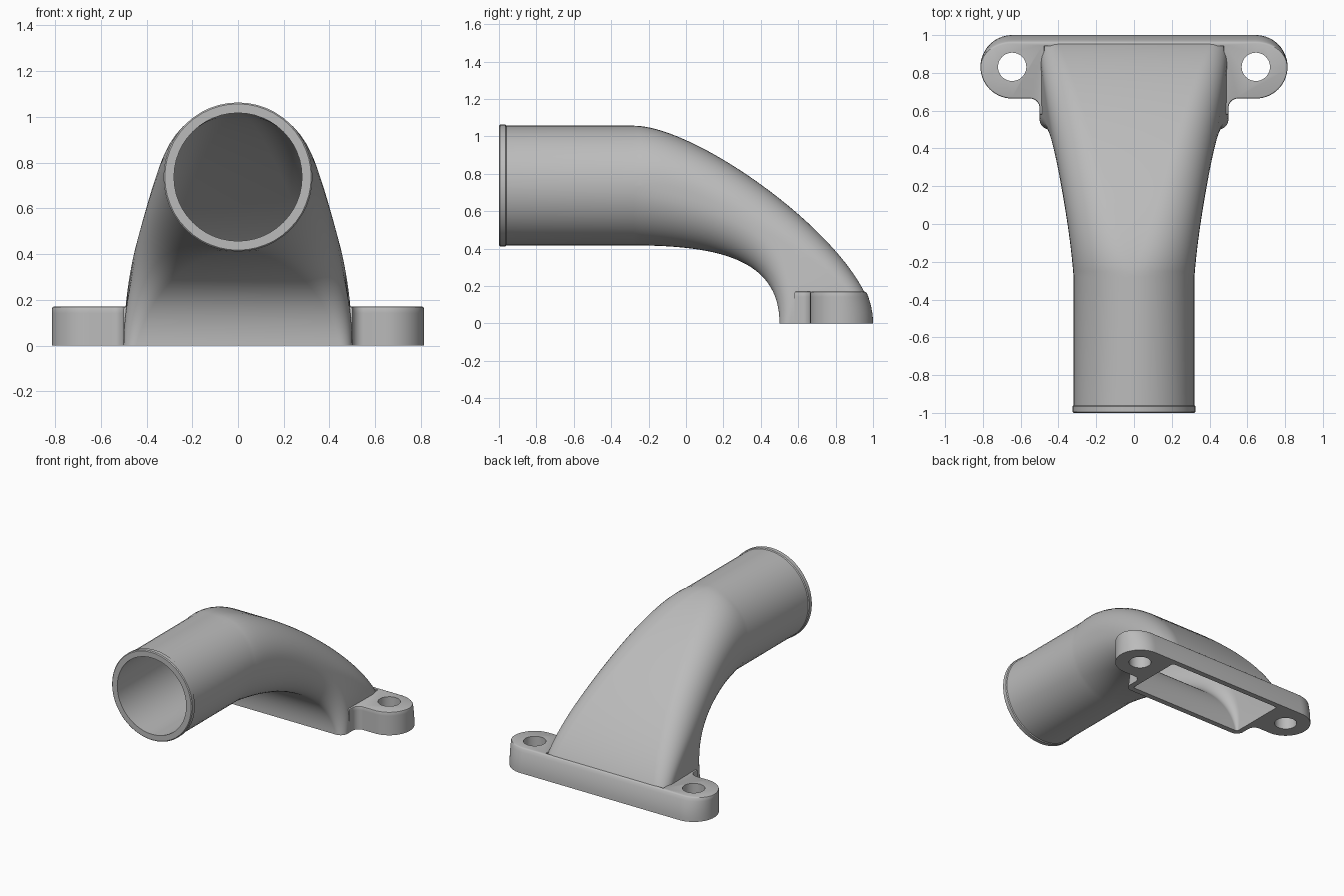
import bpy, bmesh, math
from mathutils import Vector

cube = bpy.data.objects.get("Cube")
if cube:
    bpy.data.objects.remove(cube, do_unlink=True)

grey = bpy.data.materials.new("cast grey")
grey.use_nodes = True
GREY = (0.5, 0.5, 0.5, 1)
grey.diffuse_color = GREY
grey.node_tree.nodes["Principled BSDF"].inputs["Base Color"].default_value = GREY

R, WALL, AXIS_Z, BEND_Y = 0.32, 0.04, 0.737, -0.28
PLATE_H = 0.17


def make_object(name, bm):
    bmesh.ops.remove_doubles(bm, verts=bm.verts, dist=1e-5)
    bmesh.ops.recalc_face_normals(bm, faces=bm.faces)
    mesh = bpy.data.meshes.new(name)
    bm.to_mesh(mesh)
    bm.free()
    obj = bpy.data.objects.new(name, mesh)
    bpy.context.collection.objects.link(obj)
    mesh.materials.append(grey)
    return obj


def activate(obj):
    bpy.ops.object.select_all(action='DESELECT')
    obj.select_set(True)
    bpy.context.view_layer.objects.active = obj


def bezier(p, t):
    s = 1 - t
    return p[0] * s**3 + 3 * p[1] * s * s * t + 3 * p[2] * s * t * t + p[3] * t**3


def arc(cx, cy, r, start, end, n):
    angles = [math.radians(start + (end - start) * i / n) for i in range(n + 1)]
    return [(cx + r * math.cos(a), cy + r * math.sin(a)) for a in angles]


def section(a, b, r):
    """Rounded rectangle, half sizes a and b; becomes a circle when a = b = r."""
    r = min(a, b, r)
    pts = []
    for k, (sx, sy) in enumerate(((1, 1), (-1, 1), (-1, -1), (1, -1))):
        pts += arc(sx * (a - r), sy * (b - r), r, 90 * k, 90 * k + 90, 12)
    return pts


# Stations of the duct: centre, in-plane up direction, half width, half depth, corner radius
top_curve = [Vector(p) for p in ((0, BEND_Y, AXIS_Z + R), (0, 0.08, AXIS_Z + R), (0, 1, 0.38), (0, 1, 0))]
low_curve = [Vector(p) for p in ((0, BEND_Y, AXIS_Z - R), (0, 0.2, AXIS_Z - R), (0, 0.5, 0.33), (0, 0.5, 0))]
stations = []
for y, r in ((-1, R), (-0.994, R + 0.006), (-0.966, R + 0.006), (-0.96, R)):
    stations.append((Vector((0, y, AXIS_Z)), Vector((0, 0, 1)), r, r, r))
STEPS = 40
for i in range(STEPS + 1):
    t = i / STEPS
    hi, lo = bezier(top_curve, t), bezier(low_curve, t)
    width = bezier((R, 0.35, 0.5, 0.5), t)
    stations.append(((hi + lo) / 2, (hi - lo).normalized(), width, (hi - lo).length / 2, R + (0.055 - R) * t))


def ring(bm, station, inset):
    centre, up, a, b, r = station
    if inset:
        a, b, r = min(a, a if a > R + 0.01 else R) - inset, b - inset, max(r - inset, 0.012)
        if station in stations[:4]:
            a = b = r = R - inset
    return [bm.verts.new(centre + Vector((x, 0, 0)) + up * v) for x, v in section(a, b, r)]


# Hollow duct: outer skin, then inner skin back again, closed at both rims
bm = bmesh.new()
rings = [ring(bm, s, 0) for s in stations] + [ring(bm, s, WALL) for s in reversed(stations)]
for i, low in enumerate(rings):
    nxt = rings[(i + 1) % len(rings)]
    for j in range(len(low)):
        k = (j + 1) % len(low)
        bm.faces.new((low[j], low[k], nxt[k], nxt[j]))
bmesh.ops.dissolve_degenerate(bm, dist=1e-5, edges=bm.edges)
duct = make_object("duct", bm)

# Mounting flange: two lugs joined by a thin rear strip that follows the duct's back
HOLE_X, HOLE_Y, LUG_R = 0.645, 0.832, 0.168
half = arc(HOLE_X, HOLE_Y, LUG_R, 90, -90, 28)
half += arc(0.55, 0.614, 0.05, 90, 180, 8)
half += [(0.5, 0.58), (0.475, 0.58), (0.475, 0.97)]
outline = half + [(-x, y) for x, y in reversed(half)]


def lean(y, z):
    return y if y < HOLE_Y else HOLE_Y + (y - HOLE_Y) * (1 - 1.25 * z * z / LUG_R)


bm = bmesh.new()
LAYERS = 6
layers = []
for i in range(LAYERS + 1):
    z = PLATE_H * i / LAYERS
    layers.append([bm.verts.new((x, lean(y, z), z)) for x, y in outline])
count = len(outline)
for low, high in zip(layers, layers[1:]):
    for j in range(count):
        k = (j + 1) % count
        bm.faces.new((low[j], low[k], high[k], high[j]))
bm.faces.new(layers[0])
top = bm.faces.new(layers[-1])
bmesh.ops.recalc_face_normals(bm, faces=bm.faces)
bmesh.ops.bevel(bm, geom=list(top.edges), offset=0.008, segments=2, profile=0.5, affect='EDGES')
flange = make_object("mounting_flange", bm)

# Bolt holes
for side in (-1, 1):
    bm = bmesh.new()
    bmesh.ops.create_cone(bm, cap_ends=True, segments=40, radius1=0.075, radius2=0.075, depth=1)
    bmesh.ops.translate(bm, verts=bm.verts, vec=(side * HOLE_X, HOLE_Y, 0))
    cutter = make_object("bolt_hole_cutter", bm)
    cutter.hide_render = True
    activate(flange)
    cut = flange.modifiers.new("bolt hole", 'BOOLEAN')
    cut.object, cut.operation, cut.solver = cutter, 'DIFFERENCE', 'EXACT'
    bpy.ops.object.modifier_apply(modifier=cut.name)
    bpy.data.objects.remove(cutter, do_unlink=True)

for obj in (duct, flange):
    activate(obj)
    bpy.ops.object.shade_smooth_by_angle(angle=math.radians(35))
